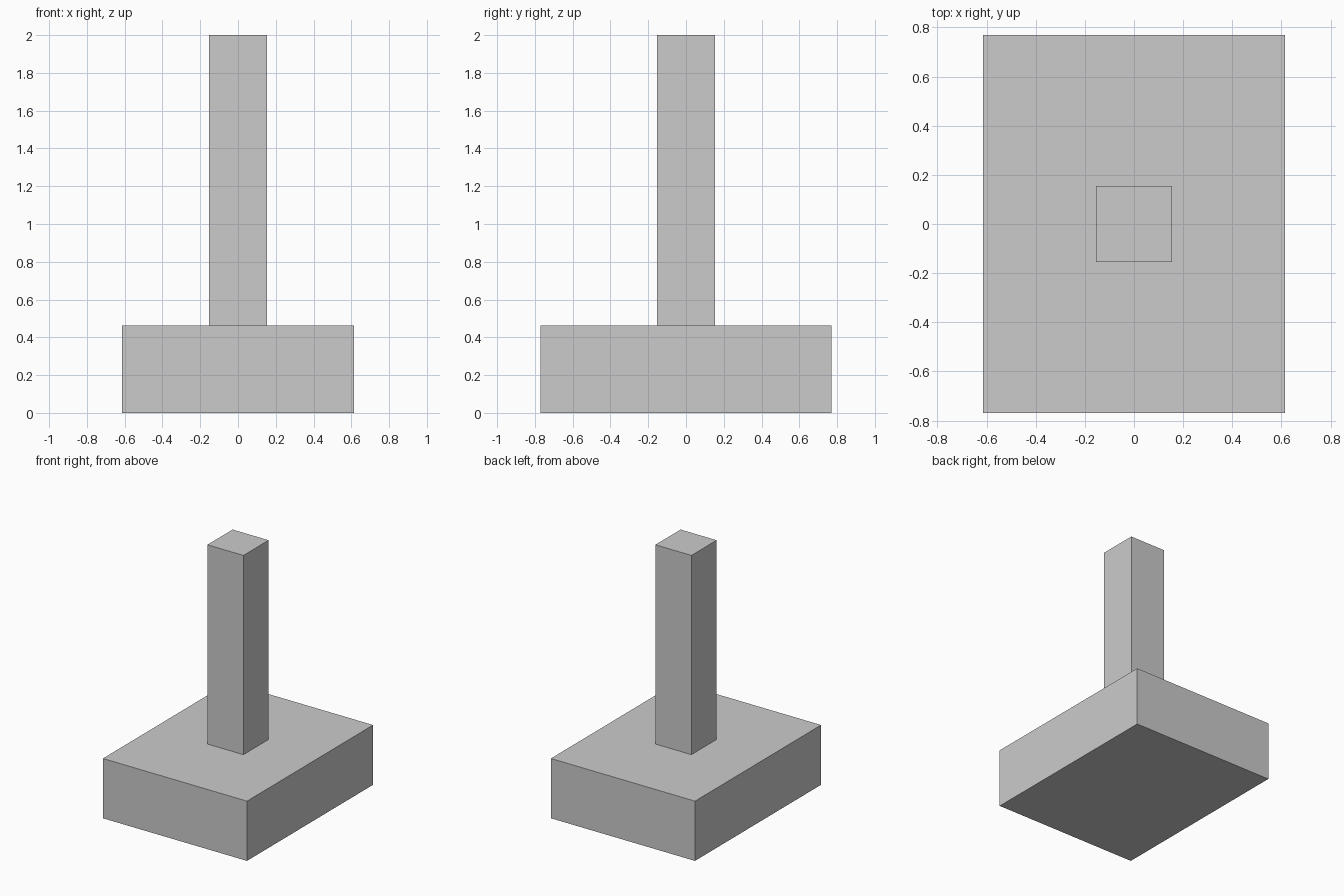
import bpy

if "Cube" in bpy.data.objects:
    bpy.data.objects.remove(bpy.data.objects["Cube"])

# The proportions follow one module: 13 modules make the full height of 2
U = 2 / 13


def box(name, width, depth, bottom, top):
    """Axis-aligned box centred on x and y, sized in modules."""
    bpy.ops.mesh.primitive_cube_add(size=1, location=(0, 0, (bottom + top) / 2 * U))
    obj = bpy.context.object
    obj.name = name
    obj.scale = (width * U, depth * U, (top - bottom) * U)
    bpy.ops.object.transform_apply(location=False, rotation=False, scale=True)
    return obj


# Wide footing slab
box("footing_base", 8, 10, 0, 3)

# Square column standing on the slab
box("column", 2, 2, 3, 13)
